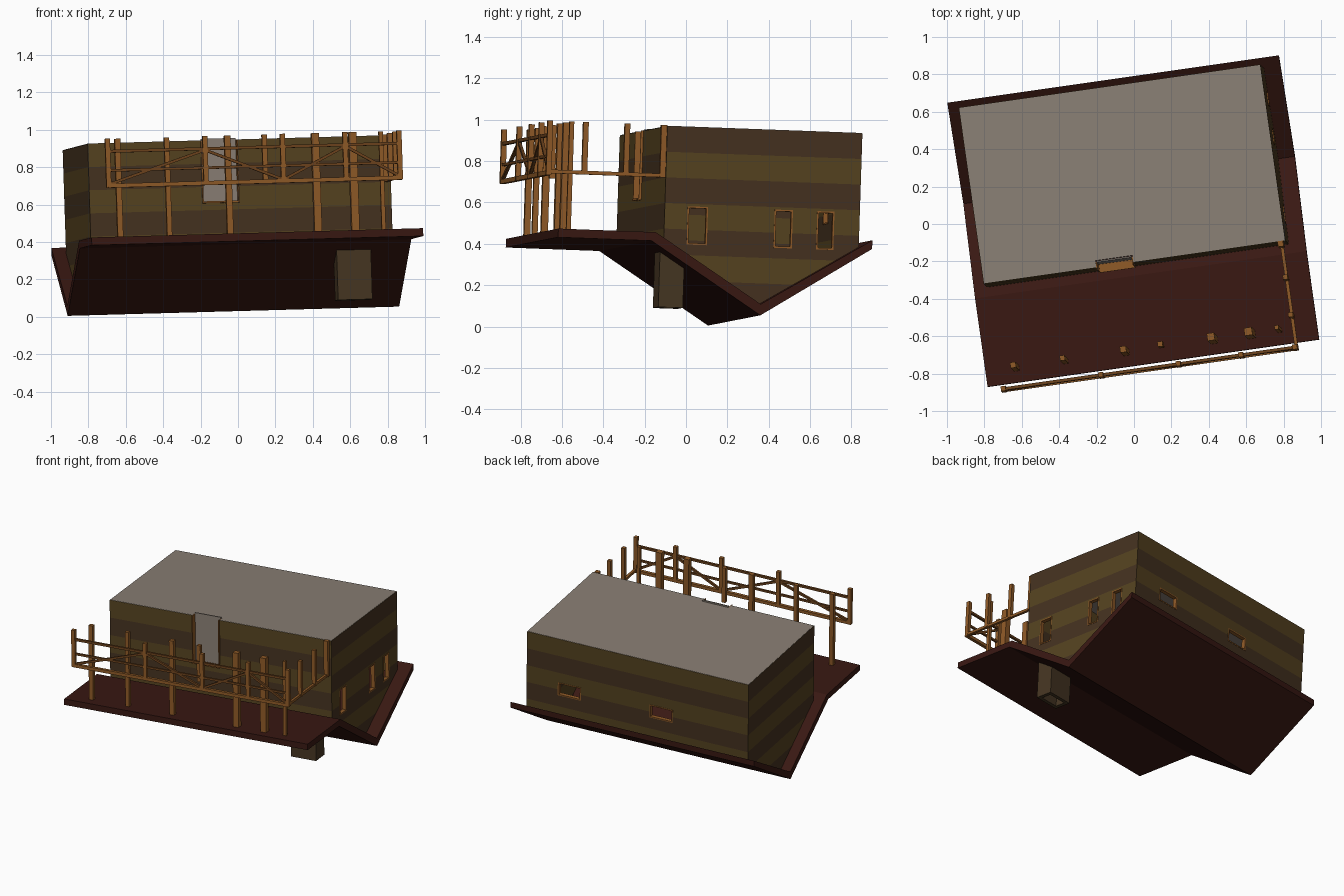
import bpy, bmesh
from mathutils import Matrix, Vector

if "Cube" in bpy.data.objects:
    bpy.data.objects.remove(bpy.data.objects["Cube"])

# Tilted frame of the upside-down house
U = Vector((1.61, 0.23, 0.045)).normalized()
W = U.cross(Vector((-0.147, 0.988, -0.037))).normalized()
V = W.cross(U)
M = Matrix((U, V, W)).transposed().to_4x4()


def mat(name, r, g, b):
    m = bpy.data.materials.new(name)
    m.diffuse_color = (r, g, b, 1)
    m.use_nodes = True
    m.node_tree.nodes["Principled BSDF"].inputs["Base Color"].default_value = m.diffuse_color
    return m


ROOF = mat("roof_red", .04, .009, .006)
OLIVE = mat("log_olive", .09, .055, .014)
BROWN = mat("log_brown", .058, .031, .014)
WOOD = mat("post_wood", .27, .10, .02)
DARKWOOD = mat("rail_wood", .15, .055, .012)
STONE = mat("chimney_brown", .06, .036, .016)
FLOOR = mat("floor_grey", .25, .21, .175)


def add_box(bm, lo, hi):
    lo, hi = Vector(lo), Vector(hi)
    s = Matrix.Diagonal((*(hi - lo), 1))
    bmesh.ops.create_cube(bm, size=1, matrix=Matrix.Translation((lo + hi) / 2) @ s)


def finish(bm, name, *mats):
    bmesh.ops.recalc_face_normals(bm, faces=bm.faces[:])
    me = bpy.data.meshes.new(name)
    bm.to_mesh(me)
    bm.free()
    for m in mats:
        me.materials.append(m)
    ob = bpy.data.objects.new(name, me)
    bpy.context.collection.objects.link(ob)
    ob.matrix_world = M
    return ob


def boxes(name, m, *pairs):
    bm = bmesh.new()
    for lo, hi in pairs:
        add_box(bm, lo, hi)
    return finish(bm, name, *([m] if m else []))


def prism(name, m, profile, u0, u1):
    bm = bmesh.new()
    f = bm.faces.new([bm.verts.new((u0, v, w)) for v, w in profile])
    r = bmesh.ops.extrude_face_region(bm, geom=[f])
    bmesh.ops.translate(bm, vec=(u1 - u0, 0, 0),
                        verts=[x for x in r["geom"] if isinstance(x, bmesh.types.BMVert)])
    return finish(bm, name, *([m] if m else []))


def cut(ob, cutter):
    bpy.context.view_layer.objects.active = ob
    md = ob.modifiers.new("cut", "BOOLEAN")
    md.operation, md.solver, md.object = "DIFFERENCE", "EXACT", cutter
    bpy.ops.object.modifier_apply(modifier=md.name)


def bar(name, m, a, b, t):
    """Square bar between two points in the house frame."""
    a, b = Vector(a), Vector(b)
    d = b - a
    bm = bmesh.new()
    mx = (Matrix.Translation((a + b) / 2) @ d.to_track_quat("Z", "Y").to_matrix().to_4x4()
          @ Matrix.Diagonal((t, t, d.length, 1)))
    bmesh.ops.create_cube(bm, size=1, matrix=mx)
    return finish(bm, name, m)


# Folded roof slab: flat porch, ridge at the bottom
prism("roof", ROOF, [(-.767, .379), (-.31, .379), (.233, .038), (.768, .379),
                     (.768, .421), (.233, .092), (-.29, .421), (-.767, .421)], -.886, .905)

# Log walls: hollow gable prism with window and door openings
walls = prism("walls", OLIVE, [(-.238, .939), (.715, .939), (.715, .375),
                               (.238, .08), (-.238, .375)], -.815, .815)
hollow = boxes("hollow_cutter", None, ((-.79, -.213, -.1), (.79, .69, 1.1)))
side_win = [(-.126, -.027), (.299, .388), (.507, .591)]
back_win = [(-.26, -.09), (.415, .585)]
door = boxes("door_cutter", None, ((-.206, -.3, .608), (-.006, -.2, 1.1)))
holes = boxes("window_cutter", None,
              *[((.7, a, .37), (.9, b, .555)) for a, b in side_win],
              *[((a, .6, .525), (b, .8, .62)) for a, b in back_win])
for c in (hollow, door, holes):
    cut(walls, c)

# Floor, now on top
floor = boxes("floor", FLOOR, ((-.813, -.236, .918), (.813, .713, .941)))
cut(floor, door)
for c in (hollow, door, holes):
    bpy.data.objects.remove(c)

# Alternating log bands, offset between the long and the gable walls
bm = bmesh.new()
bm.from_mesh(walls.data)
STEP = .124
for i in range(1, 7):
    bmesh.ops.bisect_plane(bm, geom=bm.verts[:] + bm.edges[:] + bm.faces[:],
                           plane_co=(0, 0, .939 - i * STEP), plane_no=(0, 0, 1))
bm.normal_update()
for f in bm.faces:
    k = int((.939 - f.calc_center_median().z) / STEP)
    f.material_index = (k + (abs(f.normal.x) > .7)) % 2
bm.to_mesh(walls.data)
bm.free()
walls.data.materials.append(BROWN)

# Window frames
T = .008
for i, (a, b) in enumerate(side_win):
    x0, x1, z0, z1 = .788, .817, .37, .555
    boxes(f"side_window_frame_{i}", WOOD,
          ((x0, a, z0), (x1, a + T, z1)), ((x0, b - T, z0), (x1, b, z1)),
          ((x0, a, z0), (x1, b, z0 + T)), ((x0, a, z1 - T), (x1, b, z1)))
for i, (a, b) in enumerate(back_win):
    y0, y1, z0, z1 = .688, .717, .525, .62
    boxes(f"back_window_frame_{i}", WOOD,
          ((a, y0, z0), (a + T, y1, z1)), ((b - T, y0, z0), (b, y1, z1)),
          ((a, y0, z0), (b, y1, z0 + T)), ((a, y0, z1 - T), (b, y1, z1)))

# Door frame and pane
boxes("door_frame", WOOD, ((-.206, -.255, .604), (-.006, -.205, .614)),
      ((-.206, -.25, .61), (-.2, -.205, .94)), ((-.012, -.25, .61), (-.006, -.205, .94)))
boxes("door_pane", FLOOR, ((-.2, -.21, .612), (-.012, -.202, .95)))

# Chimney, open at the bottom
chimney = boxes("chimney", STONE, ((.51, -.237, .067), (.695, -.117, .385)))
flue = boxes("flue_cutter", None, ((.535, -.212, 0), (.67, -.142, .2)))
cut(chimney, flue)
bpy.data.objects.remove(flue)

# Porch posts: u, width, lower end
for i, (u, t, w0) in enumerate([(-.72, .03, .41), (-.454, .027, .41), (-.126, .033, .41),
                                (.074, .027, .69), (.348, .04, .41), (.55, .042, .41),
                                (.703, .022, .41)]):
    bar(f"porch_post_{i}", WOOD, (u, -.69, w0), (u, -.69, .947), t)

# Front railing with zigzag braces
RV = -.807
stops = [-.79, -.264, .155, .493, .785]
for i, u in enumerate(stops):
    bar(f"rail_post_{i}", WOOD, (u, RV, .685), (u, RV, .945), .026)
for i, (w, t) in enumerate([(.693, .022), (.775, .014), (.877, .016)]):
    bar(f"front_rail_{i}", DARKWOOD if i else WOOD, (-.8, RV, w), (.795, RV, w), t)
for i in range(4):
    h = (.7, .87) if i % 2 == 0 else (.87, .7)
    bar(f"rail_brace_{i}", DARKWOOD, (stops[i], RV, h[0]), (stops[i + 1], RV, h[1]), .015)

# Side railing: one bar and posts
bar("side_rail", WOOD, (.787, RV, .7), (.787, -.235, .7), .018)
for i, (v, t) in enumerate([(-.633, .026), (-.43, .026), (-.25, .03)]):
    bar(f"side_rail_post_{i}", WOOD, (.787, v, .692), (.787, v, .945), t)
